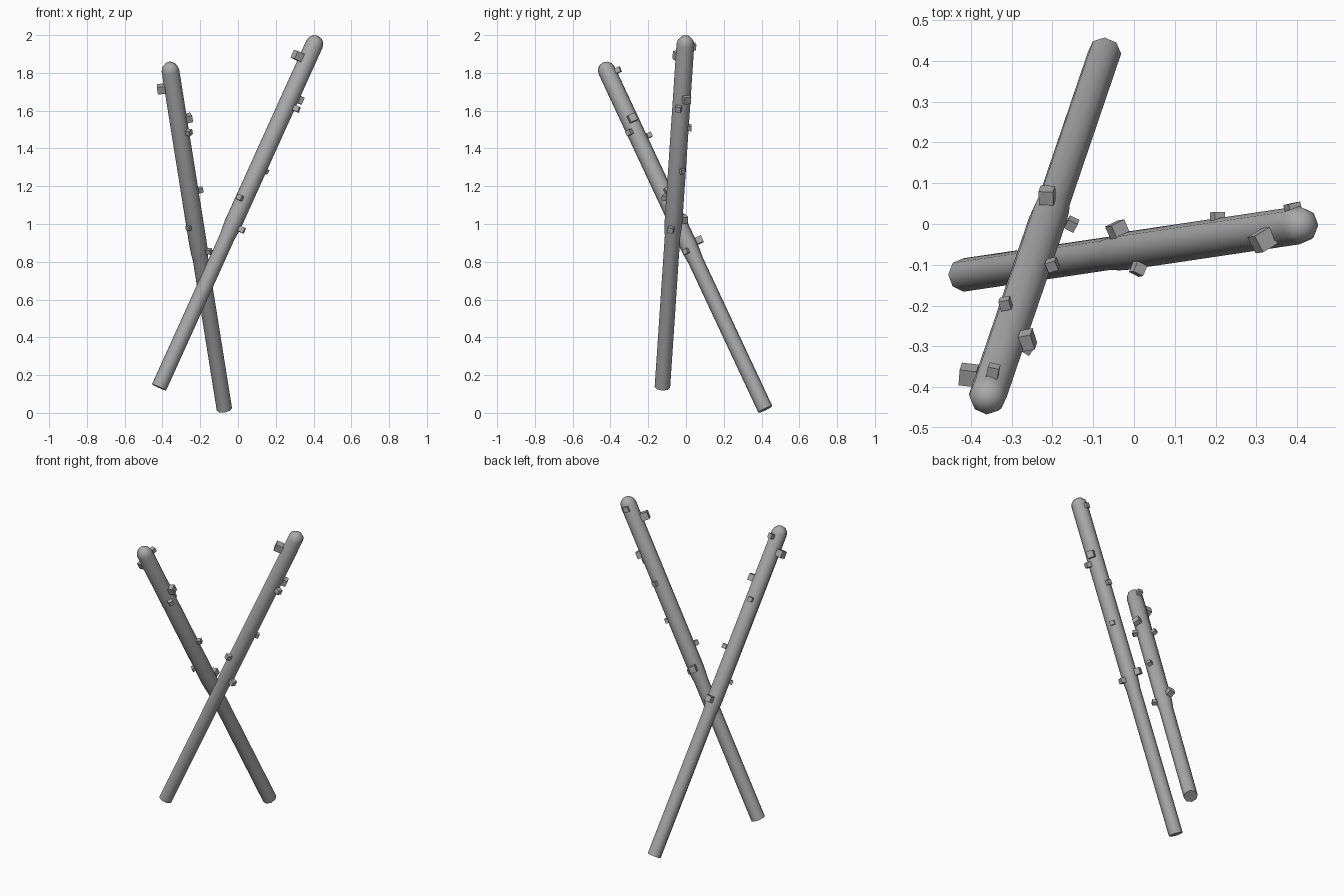
import bpy
import bmesh
import math
from mathutils import Matrix, Vector

if "Cube" in bpy.data.objects:
    bpy.data.objects.remove(bpy.data.objects["Cube"])

SIDES = 8
HANDLE_R, HEAD_R = 0.041, 0.047

grey = bpy.data.materials.new("plain_grey")
grey.use_nodes = True
colour = (0.4, 0.4, 0.4, 1)
grey.diffuse_color = colour
grey.node_tree.nodes["Principled BSDF"].inputs["Base Color"].default_value = colour


def finish(name, bm, matrix):
    bmesh.ops.recalc_face_normals(bm, faces=bm.faces[:])
    mesh = bpy.data.meshes.new(name)
    bm.to_mesh(mesh)
    bm.free()
    mesh.materials.append(grey)
    ob = bpy.data.objects.new(name, mesh)
    bpy.context.collection.objects.link(ob)
    ob.matrix_world = matrix
    return ob


def smooth(ob):
    bpy.ops.object.select_all(action="DESELECT")
    ob.select_set(True)
    bpy.context.view_layer.objects.active = ob
    bpy.ops.object.shade_smooth_by_angle(angle=math.radians(50))


def frame(axis, outward, origin):
    # z along the shaft, x pointing away from it
    z = axis.normalized()
    x = (outward - z * outward.dot(z)).normalized()
    return Matrix.Translation(origin) @ Matrix((x, z.cross(x), z)).transposed().to_4x4()


def shaft(name, base, top):
    # narrow handle, flared shoulder, thicker head and domed tip
    axis = top - base
    length = axis.length
    profile = [(HANDLE_R, 0), (HANDLE_R, 0.44 * length),
               (HEAD_R * 0.96, 0.462 * length), (HEAD_R, 0.485 * length)]
    for i in range(3):
        a = math.radians(30 * i)
        profile.append((HEAD_R * math.cos(a), length + HEAD_R * math.sin(a)))
    bm = bmesh.new()
    rings = []
    for r, h in profile:
        rings.append([bm.verts.new((r * math.cos(math.tau * k / SIDES),
                                    r * math.sin(math.tau * k / SIDES), h))
                      for k in range(SIDES)])
    for low, high in zip(rings, rings[1:]):
        for k in range(SIDES):
            n = (k + 1) % SIDES
            bm.faces.new((low[k], low[n], high[n], high[k]))
    bm.faces.new(rings[0][::-1])
    tip = bm.verts.new((0, 0, length + HEAD_R))
    for k in range(SIDES):
        bm.faces.new((rings[-1][k], rings[-1][(k + 1) % SIDES], tip))
    smooth(finish(name, bm, frame(axis, Vector((1, 0, 0)), base)))


def stud(name, base, top, place, size):
    # small block seated on the shaft surface
    axis = (top - base).normalized()
    place = Vector(place)
    foot = base + axis * (place - base).dot(axis)
    bm = bmesh.new()
    bmesh.ops.create_cube(bm, size=size)
    finish(name, bm, frame(axis, place - foot, place))


# Each club: base centre, dome centre, then studs as (position, size)
clubs = {
    "left_club": (
        Vector((-0.418, -0.125, 0.135)), Vector((0.405, -0.003, 1.953)),
        [((0.315, -0.04, 1.89), 0.045), ((0.39, 0.035, 1.94), 0.032),
         ((0.32, 0, 1.66), 0.04), ((0.31, -0.04, 1.61), 0.03),
         ((0.205, 0.015, 1.51), 0.028), ((0.145, -0.02, 1.28), 0.026),
         ((0.01, -0.11, 1.14), 0.028), ((0.02, -0.08, 0.97), 0.03),
         ((-0.04, -0.015, 1.025), 0.038)]),
    "right_club": (
        Vector((-0.072, 0.42, 0.019)), Vector((-0.358, -0.42, 1.813)),
        [((-0.405, -0.37, 1.715), 0.042), ((-0.345, -0.36, 1.815), 0.028),
         ((-0.265, -0.285, 1.56), 0.04), ((-0.26, -0.3, 1.485), 0.028),
         ((-0.315, -0.195, 1.47), 0.026), ((-0.2, -0.1, 1.18), 0.026),
         ((-0.26, -0.07, 0.98), 0.025), ((-0.153, 0, 0.855), 0.026),
         ((-0.213, 0.07, 0.915), 0.036)]),
}

for name, (base, top, studs) in clubs.items():
    shaft(name + "_shaft", base, top)
    for i, (place, size) in enumerate(studs, 1):
        stud(f"{name}_stud_{i}", base, top, place, size)
